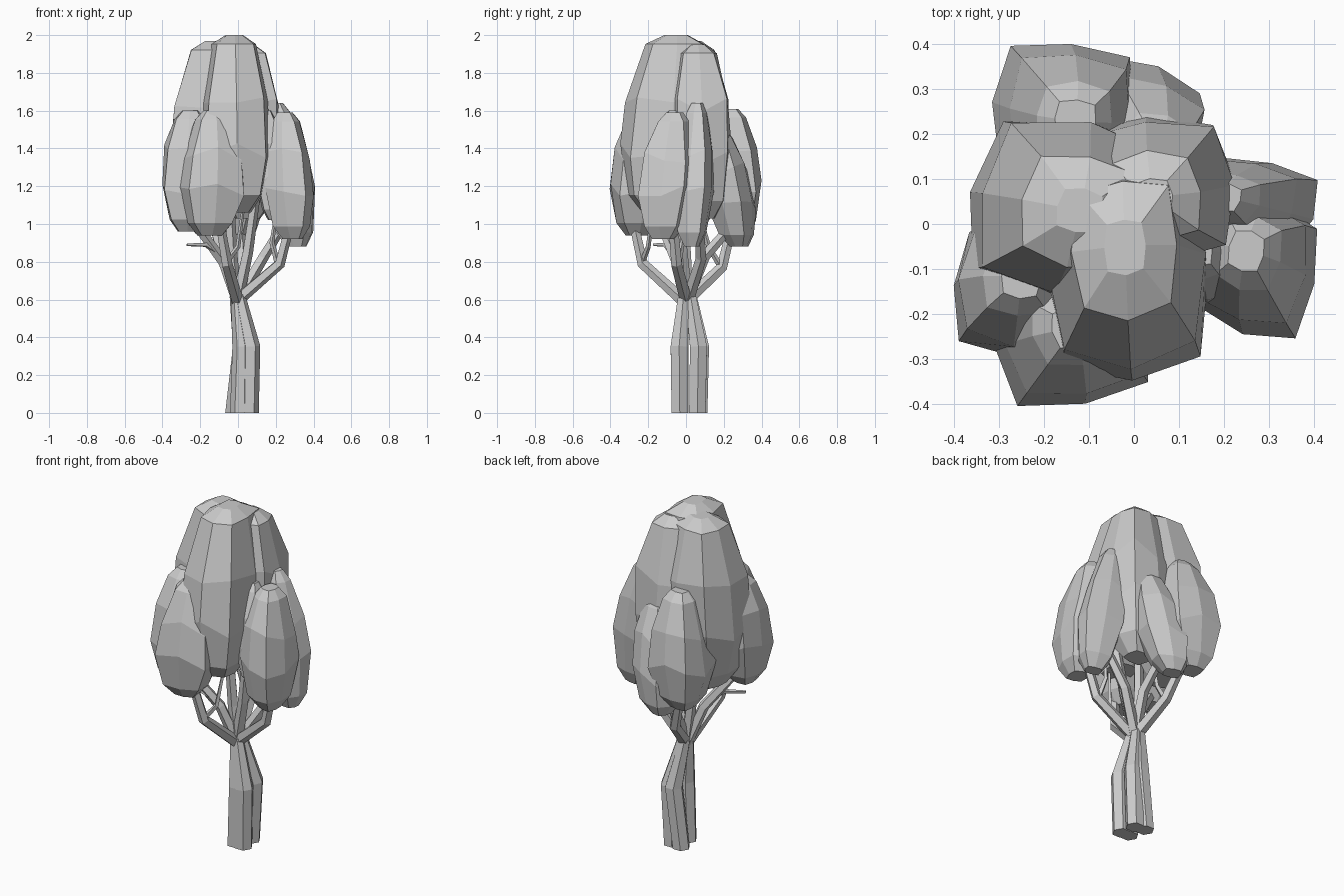
import bpy, bmesh, math, random
from mathutils import Vector

if "Cube" in bpy.data.objects:
    bpy.data.objects.remove(bpy.data.objects["Cube"])

random.seed(4)
grey = bpy.data.materials.new("plain grey")
grey.diffuse_color = (0.6, 0.6, 0.6, 1)
grey.use_nodes = True
grey.node_tree.nodes["Principled BSDF"].inputs["Base Color"].default_value = grey.diffuse_color


def skin(name, rings):
    """Join equal-sized rings of points into a closed flat-shaded mesh."""
    bm = bmesh.new()
    loops = [[bm.verts.new(p) for p in ring] for ring in rings]
    n = len(loops[0])
    for a, b in zip(loops, loops[1:]):
        for i in range(n):
            j = (i + 1) % n
            bm.faces.new((a[i], a[j], b[j], b[i]))
    bm.faces.new(loops[0][::-1])
    bm.faces.new(loops[-1])
    bmesh.ops.recalc_face_normals(bm, faces=bm.faces)
    mesh = bpy.data.meshes.new(name)
    bm.to_mesh(mesh)
    bm.free()
    mesh.materials.append(grey)
    obj = bpy.data.objects.new(name, mesh)
    bpy.context.collection.objects.link(obj)


def tube(name, path, radii, sides=6):
    """Tapered polygonal limb along a path."""
    pts = [Vector(p) for p in path]
    rings = []
    for i, p in enumerate(pts):
        t = (pts[min(i + 1, len(pts) - 1)] - pts[max(i - 1, 0)]).normalized()
        q = Vector((0, 0, 1)).rotation_difference(t)
        ring = []
        for k in range(sides):
            a = 2 * math.pi * k / sides
            v = p + q @ Vector((math.cos(a), math.sin(a), 0)) * radii[i]
            if p.z == 0:
                v.z = 0
            ring.append(v)
        rings.append(ring)
    skin(name, rings)


# height fraction and width fraction of the two foliage shapes
CLUMP = [(0, .38), (.1, .72), (.37, 1), (.66, .9), (.93, .55), (1, .3)]
DOME = [(0, .4), (.1, .75), (.35, 1), (.65, .97), (.95, .62), (1, .25)]


def foliage(name, low, high, rx, ry, z0, z1, shape=CLUMP, rot=0):
    """Boxy eight-sided mass of leaves leaning from the low to the high centre."""
    rings = []
    for t, w in shape:
        cx = low[0] + (high[0] - low[0]) * t
        cy = low[1] + (high[1] - low[1]) * t
        ring = []
        for k in range(8):
            a = math.pi * k / 4
            c, s = math.cos(a), math.sin(a)
            r = w * random.uniform(.95, 1.04) / max(abs(c), abs(s)) ** .45
            a += rot
            dz = random.uniform(-.04, .04) if .1 < t < .9 else 0
            ring.append((max(-.41, min(.41, cx + rx * r * math.cos(a))),
                         max(-.41, min(.41, cy + ry * r * math.sin(a))),
                         z0 + (z1 - z0) * t + dz))
        rings.append(ring)
    skin(name, rings)


# trunk: four strands drawn together at the fork
strands = [(.008, .022, -.03), (.06, .066, -.033), (.045, .06, .06), (-.018, .025, .07)]
for i, (x0, x1, y) in enumerate(strands):
    tube(f"trunk_strand_{i + 1}",
         [(x0, y, 0), (x1, y * 1.1, .35), (x0 * .25 - .008, y * .4, .62)],
         [.05, .052, .032])

# main limbs
limbs = {
    "front": [(0, 0, .58), (-.06, -.23, .79), (-.1, -.28, 1.02)],
    "right": [(0, 0, .6), (.22, -.05, .79), (.28, -.07, 1.02)],
    "back": [(0, .01, .6), (-.06, .19, .77), (-.14, .25, 1.02)],
    "left": [(0, 0, .58), (-.08, -.05, .8), (-.24, -.14, 1.02)],
    "back_right": [(0, .01, .6), (.13, .08, .82), (.24, .07, 1.0)],
    "middle": [(0, 0, .58), (-.03, .0, .8), (-.05, -.02, 1.2)],
    "inner_right": [(0, 0, .62), (.05, -.02, .85), (.1, -.05, 1.2)],
    "inner_back": [(0, .01, .62), (.02, .1, .83), (.01, .25, 1.0)],
}
for name, path in limbs.items():
    tube(name + "_branch", path, [.034, .03, .025], 5)

# thin side twigs
twigs = {
    "left": [(-.1, -.07, .84), (-.17, -.11, .89), (-.27, -.17, .89)],
    "front": [(-.06, -.23, .8), (.0, -.2, .88), (.03, -.17, 1.1)],
    "right": [(.21, -.04, .79), (.18, -.02, .9), (.2, .0, 1.05)],
    "back": [(-.06, .18, .78), (-.06, .12, .88), (-.08, .06, 1.1)],
}
for name, path in twigs.items():
    tube(name + "_twig", path, [.016, .013, .008], 4)

# tall central crown
foliage("crown_left", (-.17, .03), (-.12, .03), .21, .2, 1.0, 1.97, DOME, -.2)
foliage("crown_right", (-.01, -.13), (-.02, -.05), .19, .25, 1.06, 2.0, DOME, .05)
foliage("crown_back", (.05, .09), (.04, .06), .18, .16, 1.03, 1.95, DOME, .1)

# lower clumps around it
foliage("front_clump", (-.15, -.26), (-.13, -.23), .175, .155, .94, 1.6, CLUMP, .2)
foliage("left_clump", (-.26, -.17), (-.25, -.12), .15, .15, .96, 1.6, CLUMP, -.1)
foliage("right_clump", (.29, -.12), (.25, -.06), .135, .15, .92, 1.59, CLUMP, -.25)
foliage("right_back_clump", (.31, .03), (.2, .06), .13, .1, .88, 1.64, CLUMP, -.3)
foliage("right_inner_clump", (.19, -.1), (.15, -.06), .08, .11, 1.02, 1.6)
foliage("back_clump", (-.17, .27), (-.13, .23), .155, .15, .95, 1.61, CLUMP, -.1)
foliage("back_low_clump", (-.03, .28), (.05, .17), .14, .12, .88, 1.5, CLUMP, -.4)
